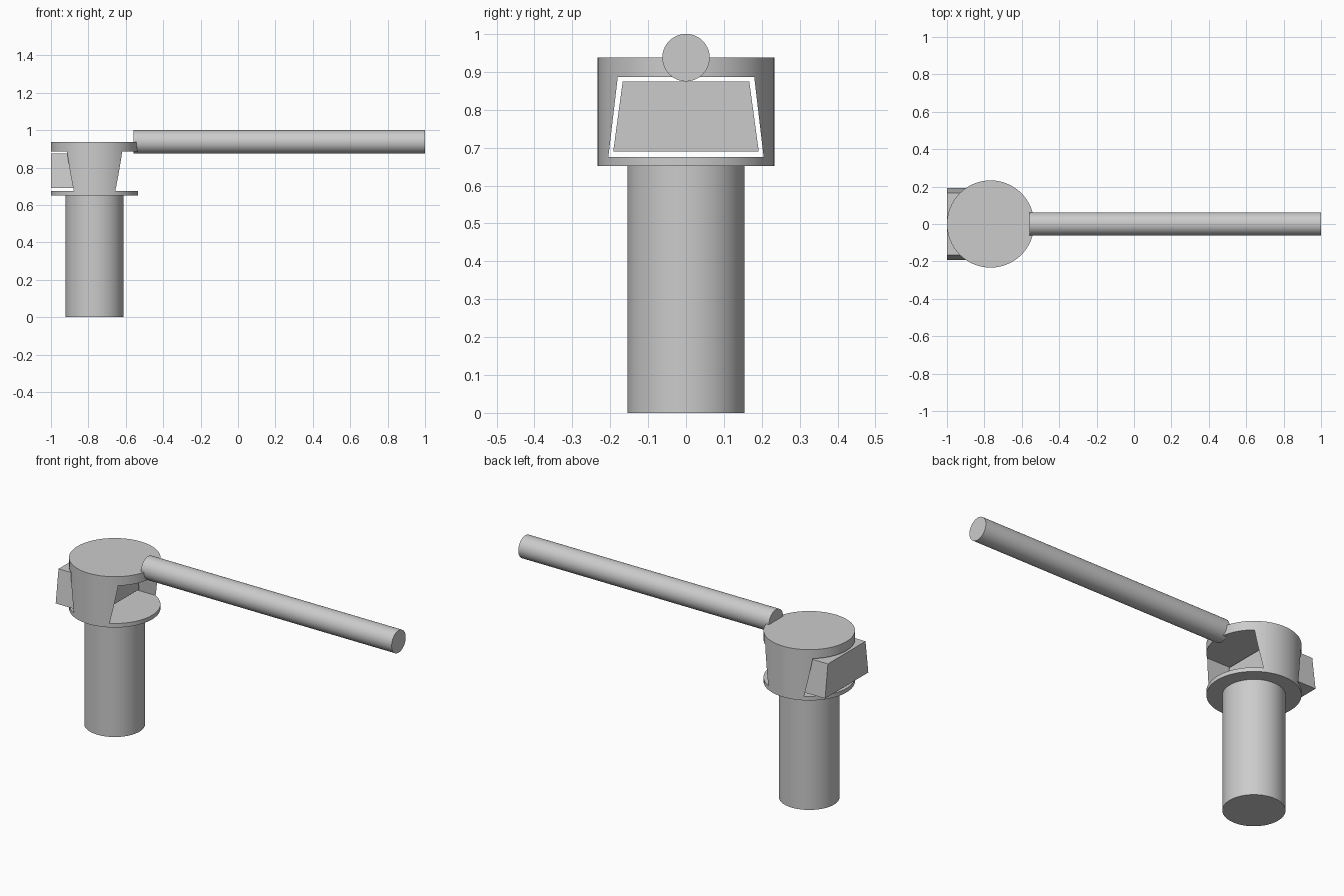
import bpy
import math

cube = bpy.data.objects.get("Cube")
if cube:
    bpy.data.objects.remove(cube, do_unlink=True)

# Shared colour
GREY = (0.6, 0.6, 0.6, 1.0)
grey = bpy.data.materials.new("plain_grey")
grey.use_nodes = True
grey.diffuse_color = GREY
grey.node_tree.nodes["Principled BSDF"].inputs["Base Color"].default_value = GREY

AXIS_X = -0.767     # shared centre of head and post


def finish(obj, smooth=True):
    obj.data.materials.clear()
    obj.data.materials.append(grey)
    bpy.ops.object.select_all(action='DESELECT')
    obj.select_set(True)
    bpy.context.view_layer.objects.active = obj
    if smooth:
        bpy.ops.object.shade_smooth_by_angle(angle=math.radians(30))


def cylinder(name, radius, length, centre, along_x=False):
    bpy.ops.mesh.primitive_cylinder_add(vertices=96, radius=radius, depth=length, location=centre)
    obj = bpy.context.object
    obj.name = name
    if along_x:
        obj.rotation_euler.y = math.pi / 2
        bpy.ops.object.transform_apply(location=False, rotation=True, scale=False)
    return obj


def trapezoid_bar(name, x0, x1, z0, z1, half_low, half_high):
    """Bar along x whose section narrows towards the top."""
    section = [(-half_low, z0), (half_low, z0), (half_high, z1), (-half_high, z1)]
    verts = [(x, y, z) for x in (x0, x1) for y, z in section]
    sides = [(i, (i + 1) % 4, (i + 1) % 4 + 4, i + 4) for i in range(4)]
    faces = [(3, 2, 1, 0), (4, 5, 6, 7)] + sides
    mesh = bpy.data.meshes.new(name)
    mesh.from_pydata(verts, [], faces)
    mesh.validate()
    obj = bpy.data.objects.new(name, mesh)
    bpy.context.collection.objects.link(obj)
    return obj


# Upright post
finish(cylinder("post", 0.155, 0.652, (AXIS_X, 0, 0.326)))

# Round head with a tapered slot cut right through it
head = cylinder("head", 0.233, 0.286, (AXIS_X, 0, 0.795))
cutter = trapezoid_bar("slot_cutter", -1.2, -0.3, 0.675, 0.887, 0.205, 0.18)
cutter.hide_render = True
cut = head.modifiers.new("slot", 'BOOLEAN')
cut.operation = 'DIFFERENCE'
cut.solver = 'EXACT'
cut.object = cutter
bpy.context.view_layer.objects.active = head
bpy.ops.object.modifier_apply(modifier=cut.name)
bpy.data.objects.remove(cutter, do_unlink=True)
finish(head)

# Loose tapered block sitting in the slot
finish(trapezoid_bar("sliding_block", -1.0, -0.75, 0.69, 0.875, 0.192, 0.167), smooth=False)

# Long horizontal handle
finish(cylinder("handle", 0.0625, 1.56, (0.22, 0, 0.9375), along_x=True))
